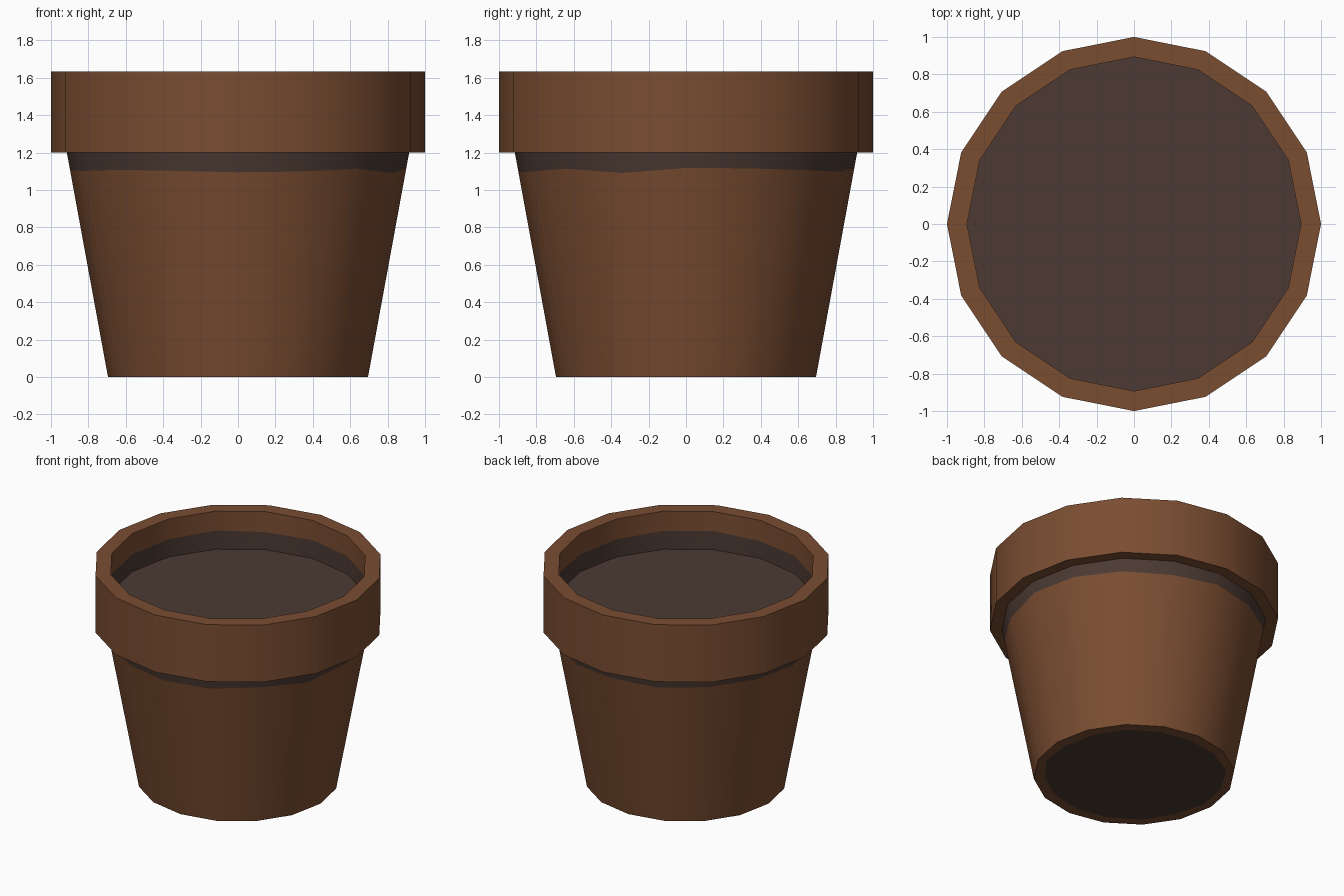
import bpy, bmesh, math, random

if "Cube" in bpy.data.objects:
    bpy.data.objects.remove(bpy.data.objects["Cube"])
random.seed(4)
N = 16

def material(name, rgb):
    m = bpy.data.materials.new(name)
    m.diffuse_color = (*rgb, 1)
    m.use_nodes = True
    m.node_tree.nodes["Principled BSDF"].inputs["Base Color"].default_value = m.diffuse_color
    return m

clay = material("terracotta brown", (0.195, 0.074, 0.031))
dark = material("dark soil brown", (0.072, 0.042, 0.033))

def lathe(name, profile, cap_start=False, cap_end=False):
    """Spin (radius, z, jitter_r, jitter_z, material of band above) round z."""
    bm = bmesh.new()
    rings = []
    for r, z, jr, jz, _ in profile:
        ring = []
        for i in range(N):
            a = 2 * math.pi * i / N
            k = random.uniform(-1, 1)
            ring.append(bm.verts.new(((r + k * jr) * math.cos(a),
                                      (r + k * jr) * math.sin(a), z + k * jz)))
        rings.append(ring)
    for j in range(len(rings) - 1):
        for i in range(N):
            n = (i + 1) % N
            f = bm.faces.new((rings[j][i], rings[j][n], rings[j + 1][n], rings[j + 1][i]))
            f.material_index = profile[j][4]
    if cap_start:
        bm.faces.new(rings[0][::-1]).material_index = 1
    if cap_end:
        bm.faces.new(rings[-1]).material_index = 1
    me = bpy.data.meshes.new(name)
    bm.to_mesh(me)
    bm.free()
    me.materials.append(clay)
    me.materials.append(dark)
    ob = bpy.data.objects.new(name, me)
    bpy.context.collection.objects.link(ob)
    bpy.ops.object.select_all(action='DESELECT')
    ob.select_set(True)
    bpy.context.view_layer.objects.active = ob
    bpy.ops.object.shade_smooth_by_angle(angle=math.radians(35))
    return ob

slope = (0.915 - 0.695) / 1.2

# Pot: stained base, tapered body, stained band under the rim, rim, inner wall
lathe("pot", [
    (0.625, 0, 0.015, 0, 0),
    (0.695, 0, 0, 0, 0),
    (0.695 + slope * 1.105, 1.105, 0.015 * slope, 0.015, 1),
    (0.915, 1.2, 0, 0, 0),
    (1.0, 1.2, 0, 0, 0),
    (1.0, 1.635, 0, 0, 0),
    (0.893, 1.635, 0, 0, 0),
    (0.893, 1.48, 0, 0.008, 1),
    (0.893, 1.345, 0, 0, 1),
], cap_start=True)

# Soil surface
lathe("soil", [(0.893, 1.345, 0, 0, 1), (0.4, 1.345, 0, 0, 1)], cap_end=True)
